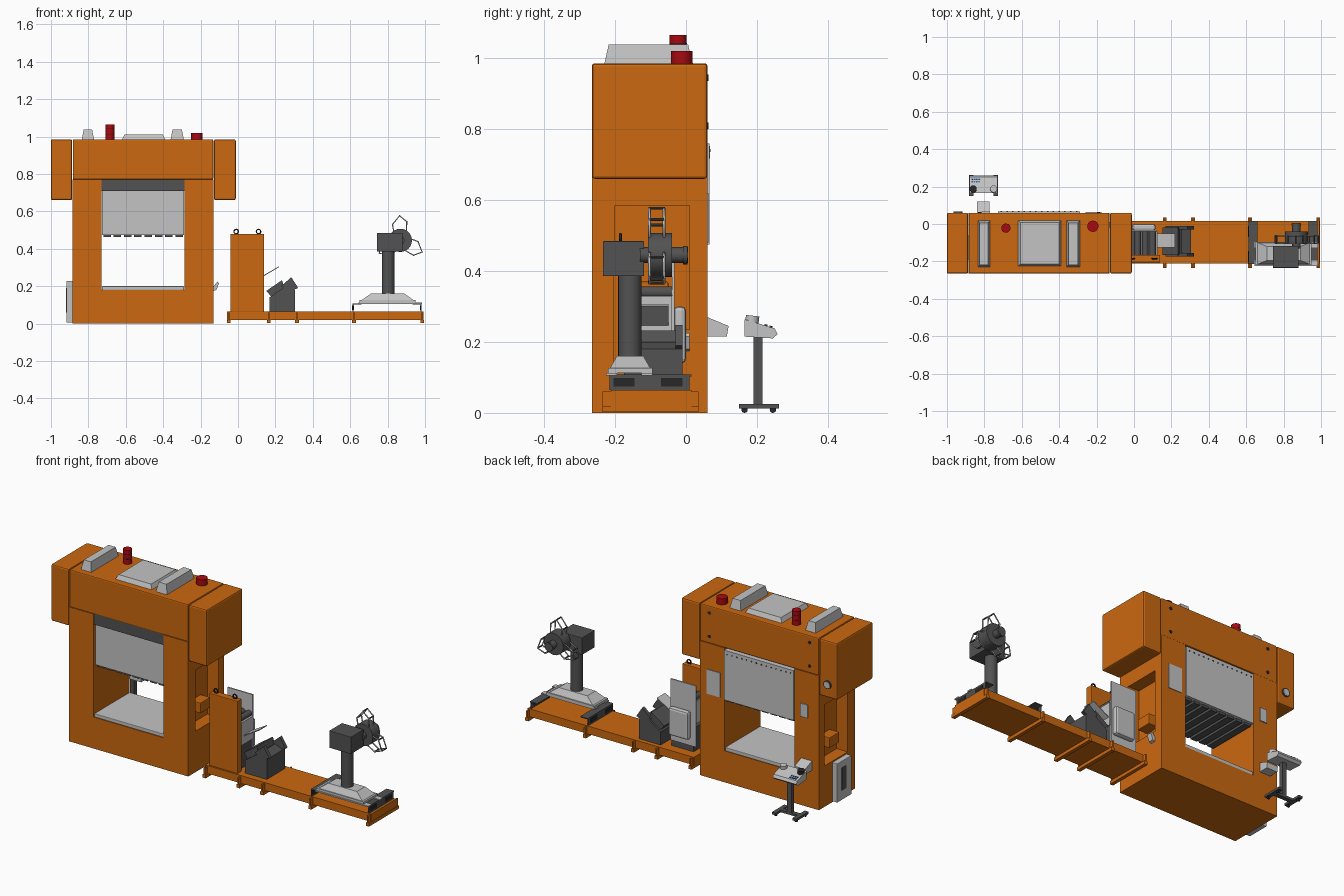
import bpy, bmesh, math
from mathutils import Matrix, Vector

cube = bpy.data.objects.get("Cube")
if cube:
    bpy.data.objects.remove(cube, do_unlink=True)


def material(name, r, g, b):
    m = bpy.data.materials.new(name)
    m.use_nodes = True
    m.diffuse_color = (r, g, b, 1)
    m.node_tree.nodes["Principled BSDF"].inputs["Base Color"].default_value = (r, g, b, 1)
    return m


ORANGE = material("orange paint", 0.60, 0.14, 0.005)
LIGHT = material("light grey", 0.55, 0.55, 0.55)
DARK = material("dark grey", 0.085, 0.085, 0.085)
BLACK = material("black", 0.02, 0.02, 0.02)
RED = material("red", 0.40, 0.003, 0.005)
BLUE = material("blue", 0.02, 0.12, 0.40)


def finish(name, bm, mat, bevel=0, smooth=False):
    bmesh.ops.recalc_face_normals(bm, faces=bm.faces)
    if bevel:
        bmesh.ops.bevel(bm, geom=bm.edges[:], offset=bevel, segments=2, affect='EDGES', profile=0.5)
    me = bpy.data.meshes.new(name)
    bm.to_mesh(me)
    bm.free()
    me.materials.append(mat)
    ob = bpy.data.objects.new(name, me)
    bpy.context.collection.objects.link(ob)
    if smooth:
        bpy.ops.object.select_all(action='DESELECT')
        ob.select_set(True)
        bpy.context.view_layer.objects.active = ob
        bpy.ops.object.shade_smooth_by_angle()
    return ob


def box(name, mat, x, y, z, bevel=0, taper=(0, 0)):
    """Box from three ranges; taper pulls in the top in x and y."""
    bm = bmesh.new()
    bmesh.ops.create_cube(bm, size=1)
    for v in bm.verts:
        up = v.co.z > 0
        sx, sy = v.co.x * 2, v.co.y * 2
        v.co = (sum(x) / 2 + sx * ((x[1] - x[0]) / 2 - up * taper[0]),
                sum(y) / 2 + sy * ((y[1] - y[0]) / 2 - up * taper[1]), z[1] if up else z[0])
    return finish(name, bm, mat, bevel)


def cyl(name, mat, start, end, r, sides=24):
    a, b = Vector(start), Vector(end)
    turn = Vector((0, 0, 1)).rotation_difference(b - a).to_matrix().to_4x4()
    bm = bmesh.new()
    bmesh.ops.create_cone(bm, cap_ends=True, segments=sides, radius1=r, radius2=r, depth=(b - a).length,
                          matrix=Matrix.Translation((a + b) / 2) @ turn)
    return finish(name, bm, mat, smooth=True)


def prism(name, mat, profile, span, axis):
    """Extrude a profile along x (profile in y, z) or along y (profile in x, z)."""
    bm = bmesh.new()
    place = (lambda p, t: (t, *p)) if axis == 'x' else (lambda p, t: (p[0], t, p[1]))
    face = bm.faces.new([bm.verts.new(place(p, span[0])) for p in profile])
    ext = bmesh.ops.extrude_face_region(bm, geom=[face])['geom']
    shift = Vector(place((0, 0), span[1] - span[0]))
    bmesh.ops.translate(bm, vec=shift, verts=[g for g in ext if isinstance(g, bmesh.types.BMVert)])
    return finish(name, bm, mat)


def wire(name, mat, points, r, closed=True):
    cu = bpy.data.curves.new(name, 'CURVE')
    cu.dimensions = '3D'
    cu.bevel_depth, cu.bevel_resolution = r, 1
    sp = cu.splines.new('POLY')
    sp.points.add(len(points) - 1)
    for p, co in zip(sp.points, points):
        p.co = (*co, 1)
    sp.use_cyclic_u = closed
    cu.materials.append(mat)
    ob = bpy.data.objects.new(name, cu)
    bpy.context.collection.objects.link(ob)


def cut(ob, x, y, z):
    cutter = box("cutter", ob.data.materials[0], x, y, z)
    cutter.hide_render = True
    mod = ob.modifiers.new("pocket", 'BOOLEAN')
    mod.operation, mod.object, mod.solver = 'DIFFERENCE', cutter, 'EXACT'
    bpy.context.view_layer.objects.active = ob
    bpy.ops.object.modifier_apply(modifier=mod.name)
    bpy.data.objects.remove(cutter, do_unlink=True)


# Press frame
DEPTH = (-0.265, 0.06)
box("press_bed", ORANGE, (-0.73, -0.286), DEPTH, (0, 0.18))
box("press_crown", ORANGE, (-0.883, -0.132), DEPTH, (0.77, 0.985), 0.006)
for side, x, wing, outer, inward in (("right", (-0.885, -0.73), (-1, -0.887), -0.885, 1),
                                     ("left", (-0.286, -0.13), (-0.128, -0.012), -0.13, -1)):
    column = box(side + "_column", ORANGE, x, DEPTH, (0, 0.77))
    cut(column, sorted((outer - inward * 0.02, outer + inward * 0.07)), (-0.2, 0.01), (0.235, 0.585))
    box(side + "_pocket_drive", ORANGE, sorted((outer + inward * 0.01, outer + inward * 0.08)),
        (-0.14, -0.05), (0.31, 0.37), 0.004)
    box(side + "_wing", ORANGE, wing, DEPTH, (0.66, 0.985), 0.008)

# Ram, bolster and the tooling ribs under the ram
box("bolster", LIGHT, (-0.728, -0.288), (-0.262, 0.058), (0.18, 0.2), 0.003)
box("ram", LIGHT, (-0.727, -0.288), (-0.25, 0.066), (0.475, 0.76))
box("ram_header", DARK, (-0.729, -0.287), (-0.262, -0.24), (0.71, 0.772))
for i in range(8):
    x = -0.7 + i * 0.055
    box("ram_rib", DARK, (x - 0.02, x + 0.02), (-0.24, 0.05), (0.462, 0.476))
for i in range(14):
    x = -0.71 + i * 0.031
    cyl("ram_bolt", DARK, (x, 0.062, 0.74), (x, 0.069, 0.74), 0.004, 8)

# Roof units and warning lamps
for x in ((-0.835, -0.77), (-0.36, -0.29)):
    box("roof_duct", LIGHT, x, (-0.23, 0.018), (0.985, 1.038), taper=(0.01, 0.012))
box("roof_hatch", LIGHT, (-0.62, -0.39), (-0.225, 0.02), (0.985, 1.01), taper=(0.012, 0.012))
cyl("tall_lamp", RED, (-0.685, -0.022, 0.98), (-0.685, -0.022, 1.065), 0.024)
cyl("short_lamp", RED, (-0.22, -0.012, 0.98), (-0.22, -0.012, 1.02), 0.03)
for z in (1.012, 1.04):
    cyl("lamp_band", BLACK, (-0.685, -0.022, z), (-0.685, -0.022, z + 0.003), 0.0245)

# Details on the back and sides of the press
box("large_back_plate", LIGHT, (-0.26, -0.175), (0.058, 0.064), (0.48, 0.62))
box("small_back_plate", LIGHT, (-0.815, -0.77), (0.058, 0.066), (0.51, 0.585))
for x in (-0.19, -0.825):
    for z in (0.81, 0.945):
        cyl("back_bolt", BLACK, (x, 0.055, z), (x, 0.063, z), 0.009, 16)
cyl("gauge_rim", DARK, (-0.94, 0.055, 0.735), (-0.94, 0.066, 0.735), 0.024)
cyl("gauge_face", LIGHT, (-0.94, 0.06, 0.735), (-0.94, 0.068, 0.735), 0.018)
box("side_cabinet", LIGHT, (-0.917, -0.884), (-0.19, -0.06), (0.005, 0.228), 0.003)
box("side_cabinet_door", DARK, (-0.919, -0.916), (-0.14, -0.10), (0.06, 0.19))
prism("back_control_box", LIGHT, [(0.06, 0.215), (0.115, 0.215), (0.12, 0.245), (0.06, 0.27)],
      (-0.84, -0.772), 'x')
prism("side_bracket", LIGHT, [(-0.13, 0.175), (-0.115, 0.18), (-0.102, 0.215), (-0.11, 0.225), (-0.13, 0.2)],
      (-0.02, 0.01), 'y')

# Control console on wheels
prism("console_head", LIGHT, [(0.165, 0.215), (0.245, 0.21), (0.258, 0.222), (0.25, 0.238), (0.165, 0.264)],
      (-0.88, -0.73), 'x')
box("console_post", DARK, (-0.818, -0.792), (0.19, 0.215), (0.02, 0.214))
box("console_cross_foot", DARK, (-0.87, -0.74), (0.19, 0.215), (0.012, 0.025))
for x in (-0.87, -0.74):
    box("console_foot", DARK, (x - 0.012, x + 0.012), (0.15, 0.262), (0.012, 0.025))
    for y in (0.165, 0.245):
        cyl("console_wheel", BLACK, (x - 0.006, y, 0.009), (x + 0.006, y, 0.009), 0.009, 16)
for x, mat in ((-0.86, BLACK), (-0.75, LIGHT)):
    cyl("console_knob", mat, (x, 0.185, 0.25), (x, 0.188, 0.274), 0.019)
for i in range(4):
    for j in range(2):
        x, y = -0.865 + i * 0.012, 0.225 + j * 0.014
        z = 0.264 - (y - 0.165) * 0.306
        cyl("console_button", BLUE, (x, y, z - 0.003), (x, y + 0.001, z + 0.004), 0.0045, 8)

# Feed line base with cross feet
box("feed_base", ORANGE, (-0.06, 0.993), (-0.212, 0.015), (0.02, 0.065))
for x in (-0.05, 0.165, 0.315, 0.62, 0.985):
    box("base_foot", ORANGE, (x - 0.01, x + 0.01), (-0.235, 0.035), (0.002, 0.02))
    for y in ((-0.235, -0.212), (0.015, 0.035)):
        box("foot_gusset", ORANGE, (x - 0.004, x + 0.004), y, (0.015, 0.06))

# Feeder: front cabinet, rear panel, straightener and entry sheet
box("feeder_cabinet", ORANGE, (-0.04, 0.14), (-0.205, -0.165), (0.065, 0.48), 0.003)
for x in (-0.01, 0.11):
    ring = [(x + 0.012 * math.cos(a * math.pi / 6), -0.185, 0.492 + 0.012 * math.sin(a * math.pi / 6))
            for a in range(12)]
    wire("lifting_ring", BLACK, ring, 0.004)
box("feeder_rear_panel", LIGHT, (-0.04, 0.12), (-0.04, -0.032), (0.1, 0.45))
box("feeder_rear_cover", LIGHT, (-0.01, 0.115), (-0.035, 0.0), (0.14, 0.3), 0.012)
box("straightener_body", LIGHT, (0, 0.125), (-0.165, -0.04), (0.2, 0.33))
box("straightener_stand", DARK, (-0.02, 0.12), (-0.165, -0.04), (0.065, 0.2))
for x in (0.02, 0.06, 0.1):
    cyl("straightener_roller", DARK, (x, -0.165, 0.34), (x, -0.04, 0.34), 0.017)
prism("entry_sheet", LIGHT, [(0.12, 0.243), (0.22, 0.302), (0.22, 0.307), (0.12, 0.249)], (-0.125, -0.05), 'y')

# Threading unit
prism("threading_body", DARK, [(0.168, 0.065), (0.305, 0.065), (0.305, 0.18), (0.255, 0.2), (0.168, 0.14)],
      (-0.175, -0.01), 'y')
prism("threading_head", DARK, [(0.152, 0.175), (0.185, 0.135), (0.25, 0.185), (0.235, 0.232)], (-0.165, -0.02), 'y')
for y in ((-0.175, -0.155), (-0.03, -0.01)):
    prism("threading_cheek", DARK, [(0.23, 0.2), (0.27, 0.17), (0.322, 0.19), (0.285, 0.248)], y, 'y')

# Decoiler frame: channels and rails
for x, flange in ((0.612, (0.612, 0.66)), (0.975, (0.932, 0.98))):
    box("channel_web", DARK, (x, x + 0.005), (-0.215, 0.01), (0.065, 0.106))
    box("channel_flange", DARK, flange, (-0.215, 0.015), (0.102, 0.108))
    for y in (-0.175, -0.04):
        box("channel_slot", BLACK, (x - 0.002, x + 0.007), (y - 0.03, y + 0.03), (0.074, 0.098))
for y in (-0.21, -0.11):
    box("decoiler_rail", LIGHT, (0.645, 0.985), (y - 0.015, y + 0.015), (0.106, 0.113))

# Decoiler stand and head
box("decoiler_base", LIGHT, (0.65, 0.95), (-0.22, -0.095), (0.112, 0.126))
box("decoiler_plinth", LIGHT, (0.66, 0.94), (-0.215, -0.1), (0.125, 0.16), taper=(0.05, 0.02))
cyl("decoiler_post", DARK, (0.803, -0.158, 0.15), (0.803, -0.158, 0.39), 0.033)
box("decoiler_head", DARK, (0.742, 0.88), (-0.234, -0.118), (0.386, 0.484), 0.002)

# Mandrel with three looped arms
CX, CZ = 0.868, 0.445
cyl("mandrel_shaft", DARK, (CX, -0.13, CZ), (CX, 0.005, CZ), 0.022)
cyl("mandrel_drum", DARK, (CX, -0.107, CZ), (CX, -0.04, CZ), 0.062)
cyl("mandrel_cap", DARK, (CX, -0.008, CZ), (CX, 0.004, CZ), 0.026)
LOOP = [(-0.036, 0.05), (-0.042, 0.085), (-0.004, 0.132), (0.034, 0.1), (0.034, 0.05)]
for k in range(3):
    a = math.radians(120 * k)
    pts = [(CX + t * math.cos(a) + r * math.sin(a), CZ + r * math.cos(a) - t * math.sin(a)) for t, r in LOOP]
    for y in (-0.103, -0.062):
        wire("mandrel_loop", LIGHT, [(x, y, z) for x, z in pts], 0.004)
    for x, z in pts[1:4]:
        cyl("mandrel_tie", DARK, (x, -0.103, z), (x, -0.062, z), 0.004, 8)
